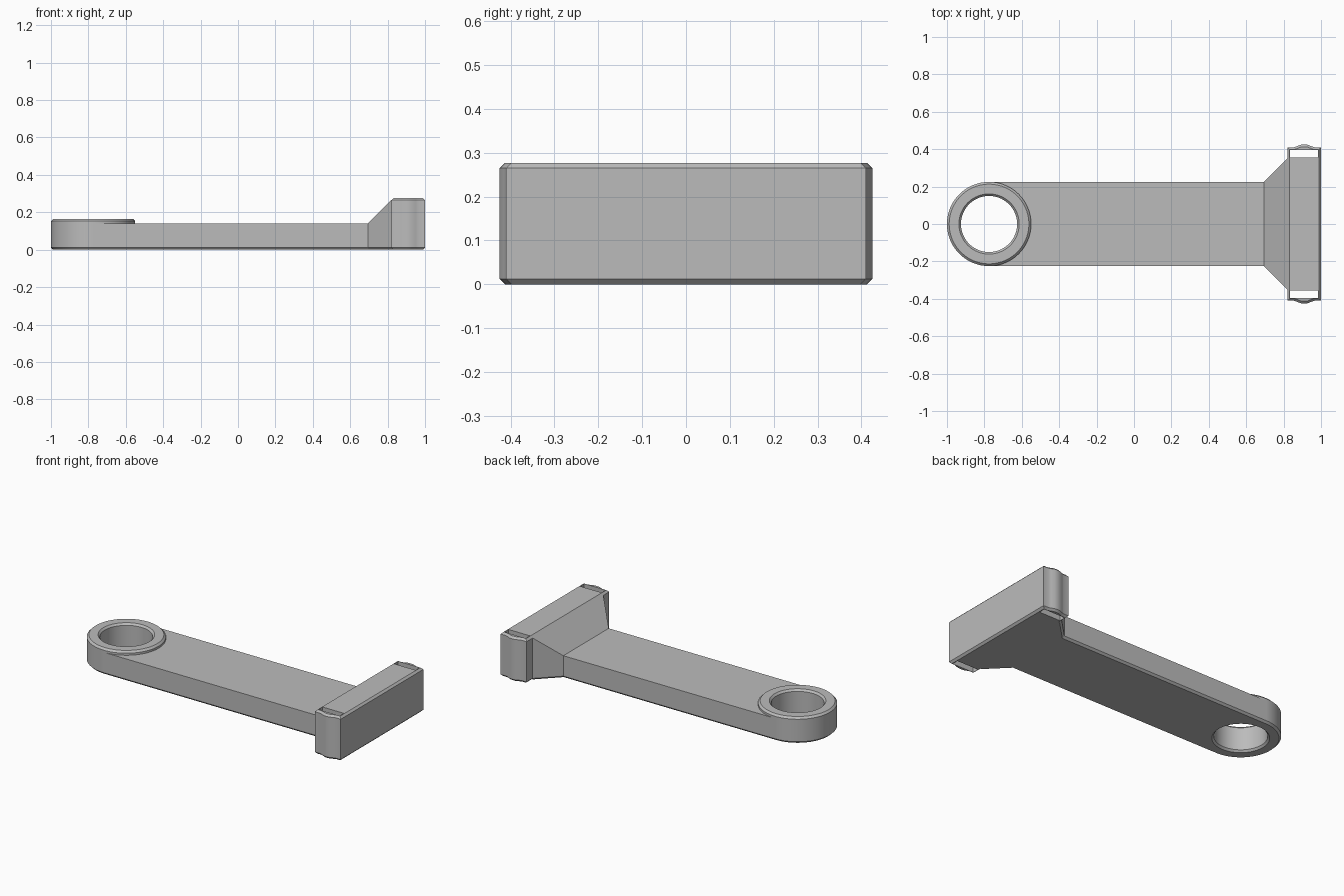
import bpy, bmesh, math
from mathutils import Vector

if "Cube" in bpy.data.objects:
    bpy.data.objects.remove(bpy.data.objects["Cube"])

C = 0.012                 # chamfer width
EYE_X, EYE_R = -0.775, 0.225
HEAD_TOP = 0.277

grey = bpy.data.materials.new("plain grey")
grey.diffuse_color = (0.5, 0.5, 0.5, 1)
grey.use_nodes = True
grey.node_tree.nodes["Principled BSDF"].inputs["Base Color"].default_value = grey.diffuse_color


def make(name, verts, faces):
    bm = bmesh.new()
    vs = [bm.verts.new(v) for v in verts]
    for f in faces:
        bm.faces.new([vs[i] for i in f])
    bmesh.ops.recalc_face_normals(bm, faces=bm.faces)
    me = bpy.data.meshes.new(name)
    bm.to_mesh(me)
    bm.free()
    me.materials.append(grey)
    ob = bpy.data.objects.new(name, me)
    bpy.context.collection.objects.link(ob)
    return ob


def smooth(ob):
    ob.data.shade_smooth()
    ob.data.set_sharp_from_angle(angle=math.radians(32))


def inset(pts, d):
    """Mitred inward offset of a counter-clockwise outline."""
    out, n = [], len(pts)
    for i in range(n):
        p = Vector(pts[i])
        a = (p - Vector(pts[i - 1])).normalized()
        b = (Vector(pts[(i + 1) % n]) - p).normalized()
        na, nb = Vector((-a.y, a.x)), Vector((-b.y, b.x))
        out.append(tuple(p + (na + nb) * d / (1 + na.dot(nb))))
    return out


def bands(n, levels):
    """Side quads joining successive rings of n vertices."""
    return [(k * n + i, k * n + (i + 1) % n, (k + 1) * n + (i + 1) % n, (k + 1) * n + i)
            for k in range(levels - 1) for i in range(n)]


# Eye: chamfered ring turned from a closed profile
SEG = 96
profile = [(0.15, C), (0.161, 0), (EYE_R - C, 0), (EYE_R, C),
           (EYE_R, 0.165 - C), (EYE_R - C, 0.165), (0.161, 0.165), (0.15, 0.165 - C)]
verts = [(EYE_X + r * math.cos(2 * math.pi * i / SEG), r * math.sin(2 * math.pi * i / SEG), z)
         for r, z in profile for i in range(SEG)]
faces = bands(SEG, len(profile))
last = (len(profile) - 1) * SEG
faces += [(last + i, last + (i + 1) % SEG, (i + 1) % SEG, i) for i in range(SEG)]
smooth(make("eye_ring", verts, faces))

# Arm: flat bar, hollowed around the eye, flaring and rising into the head
right = [(EYE_X, -EYE_R), (0.694, -EYE_R), (0.82, -0.351), (0.9, -0.351)]
left = [(x, -y) for x, y in reversed(right)]
arc = [(EYE_X + 0.19 * math.cos(math.radians(a)), 0.19 * math.sin(math.radians(a)))
       for a in range(90, -91, -6)]
outline = right + left + arc
n = len(outline)
tops = [0.14, 0.14, 0.266, 0.2, 0.2, 0.266, 0.14, 0.14] + [0.14] * len(arc)
verts = [(x, y, 0) for x, y in inset(outline, C)]
verts += [(x, y, C) for x, y in outline]
verts += [(x, y, z) for (x, y), z in zip(outline, tops)]
faces = bands(n, 3) + [tuple(range(n))]
t = 2 * n
faces += [tuple(t + i for i in [0, 1, 6, 7] + list(range(8, n))),
          (t + 1, t + 2, t + 5, t + 6), (t + 2, t + 3, t + 4, t + 5)]
make("arm", verts, faces)

# Head: cross block with a bulged spring wall at each end
wall = [(1.0, 0.41), (0.965, 0.41), (0.95, 0.415), (0.93, 0.4235), (0.91, 0.425),
        (0.89, 0.4235), (0.87, 0.415), (0.855, 0.41), (0.82, 0.41)]
outline = wall + [(x, -y) for x, y in reversed(wall)]
n = len(outline)
small = inset(outline, C)
verts = [(x, y, z) for ring, z in ((small, 0), (outline, C), (outline, HEAD_TOP - C), (small, HEAD_TOP))
         for x, y in ring]
head = make("head", verts, bands(n, 4) + [tuple(range(n)), tuple(range(3 * n, 4 * n))])

# Slots cut through the head behind each spring wall
for s in (1, -1):
    box = [(x, s * y, z) for z in (-0.1, 0.4)
           for x, y in ((0.835, 0.355), (0.984, 0.355), (0.984, 0.396), (0.835, 0.396))]
    cutter = make("slot_cutter", box, bands(4, 2) + [(0, 1, 2, 3), (4, 5, 6, 7)])
    cutter.hide_render = True
    mod = head.modifiers.new("slot", 'BOOLEAN')
    mod.operation, mod.solver, mod.object = 'DIFFERENCE', 'EXACT', cutter
    bpy.context.view_layer.objects.active = head
    bpy.ops.object.modifier_apply(modifier=mod.name)
    bpy.data.objects.remove(cutter)
smooth(head)
